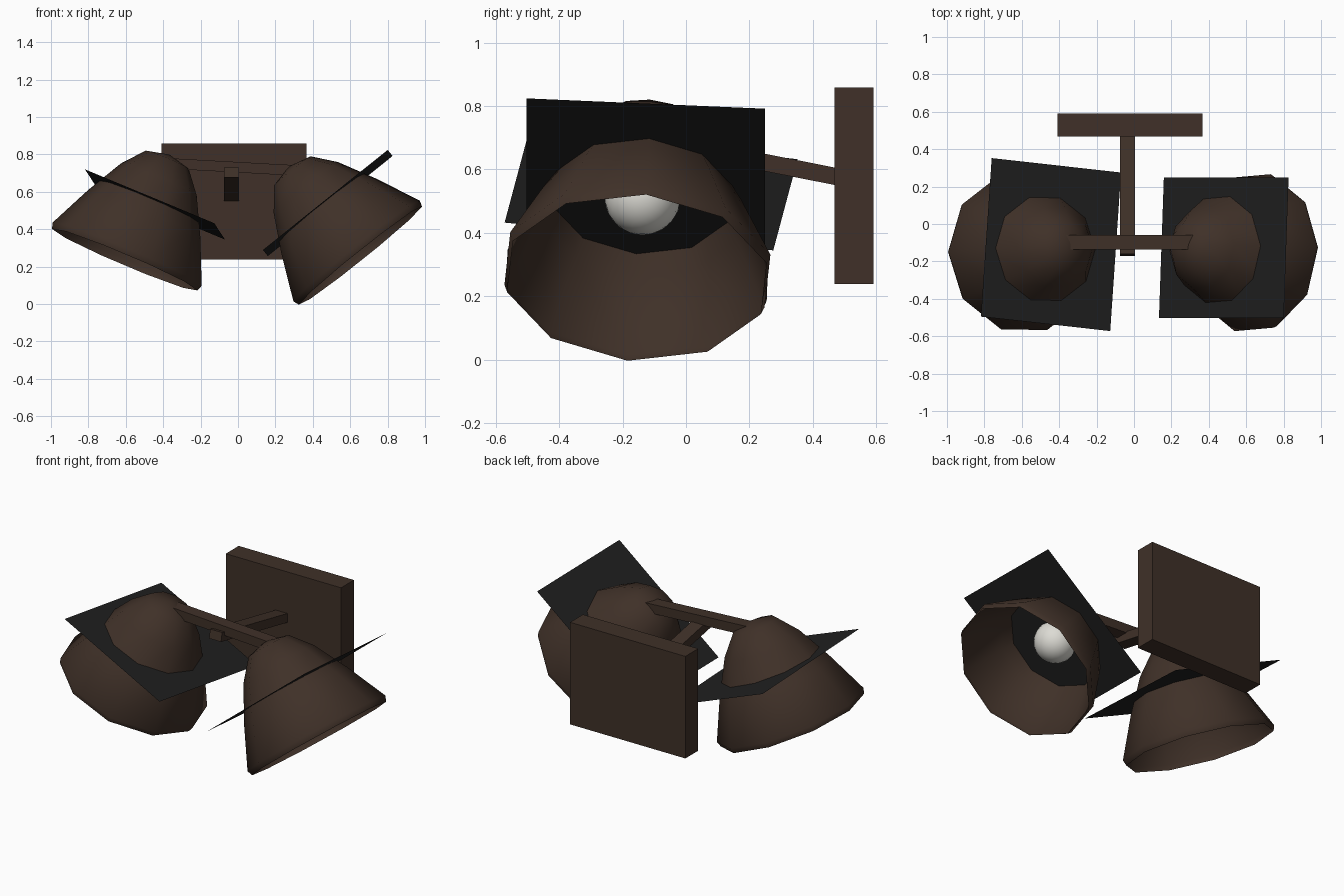
import bpy, bmesh, math
from mathutils import Vector, Matrix

if "Cube" in bpy.data.objects:
    bpy.data.objects.remove(bpy.data.objects["Cube"])


def material(name, rgb):
    m = bpy.data.materials.new(name)
    m.diffuse_color = (*rgb, 1)
    m.use_nodes = True
    m.node_tree.nodes["Principled BSDF"].inputs["Base Color"].default_value = m.diffuse_color
    return m


BROWN = material("dark_bronze", (0.05, 0.03, 0.021))
BLACK = material("black", (0.014, 0.014, 0.014))
WHITE = material("bulb_white", (0.72, 0.71, 0.66))


def add(name, bm, mat, smooth=False):
    bmesh.ops.recalc_face_normals(bm, faces=bm.faces)
    me = bpy.data.meshes.new(name)
    bm.to_mesh(me)
    bm.free()
    me.materials.append(mat)
    for p in me.polygons:
        p.use_smooth = smooth
    ob = bpy.data.objects.new(name, me)
    bpy.context.collection.objects.link(ob)
    return ob


def frame(x_dir, y_dir, origin):
    """Local axes from two in-plane directions and an origin."""
    x = Vector(x_dir).normalized()
    z = x.cross(Vector(y_dir)).normalized()
    m = Matrix((x, z.cross(x), z)).transposed().to_4x4()
    m.translation = origin
    return m


def beam(name, a, b, side, width, height):
    """Rectangular bar running from a to b."""
    a, b = Vector(a), Vector(b)
    m = frame(b - a, side, (a + b) / 2)
    bm = bmesh.new()
    bmesh.ops.create_cube(bm, size=1)
    bm.transform(m @ Matrix.Diagonal(((b - a).length, width, height, 1)))
    add(name, bm, BROWN)


# bell profile: radius, height above the rim
PROFILE = [(0.422, -0.012), (0.433, 0.02), (0.325, 0.257), (0.22, 0.455), (0.125, 0.57)]
SIDES = 10


def lamp(side, x_dir, y_dir, plate_pos, size_x, size_y, shift, phase):
    plate_m = frame(x_dir, y_dir, plate_pos)
    lamp_m = plate_m.copy()
    lamp_m.translation = Vector(plate_pos) + Vector(shift)

    # bell shaped shade, open below
    bm = bmesh.new()
    rings = []
    for r, h in PROFILE:
        angles = [phase + 2 * math.pi * i / SIDES for i in range(SIDES)]
        rings.append([bm.verts.new((r * math.cos(a), r * math.sin(a), h - 0.315)) for a in angles])
    for lo, hi in zip(rings, rings[1:]):
        for i in range(SIDES):
            j = (i + 1) % SIDES
            bm.faces.new((lo[i], lo[j], hi[j], hi[i]))
    tip = bm.verts.new((0, 0, 0.6 - 0.315))
    for i in range(SIDES):
        bm.faces.new((rings[-1][i], rings[-1][(i + 1) % SIDES], tip))
    bm.transform(lamp_m)
    add(side + "_shade", bm, BROWN, True)

    # flat black plate cutting through the shade
    bm = bmesh.new()
    bmesh.ops.create_grid(bm, x_segments=1, y_segments=1, size=0.5)
    bm.transform(plate_m @ Matrix.Diagonal((size_x, size_y, 1, 1)))
    add(side + "_plate", bm, BLACK)

    # bulb
    bm = bmesh.new()
    bmesh.ops.create_uvsphere(bm, u_segments=24, v_segments=14, radius=0.12)
    bm.transform(lamp_m)
    add(side + "_bulb", bm, WHITE, True)


lamp("right", (0.667, 0, 0.535), (0.023, 0.753, -0.035), (0.48, -0.127, 0.54),
     0.855, 0.754, (-0.03, -0.01, -0.027), math.radians(4))
lamp("left", (0.692, -0.077, -0.288), (0.056, 0.848, -0.087), (-0.444, -0.11, 0.532),
     0.753, 0.854, (-0.034, -0.024, 0.005), math.radians(5))

# wall plate, arm and crossbar
beam("wall_plate", (-0.41, 0.53, 0.548), (0.365, 0.53, 0.548), (0, 1, 0), 0.124, 0.62)
beam("arm", (-0.035, 0.5, 0.572), (-0.035, -0.165, 0.703), (1, 0, 0), 0.08, 0.054)
beam("crossbar", (-0.4, -0.098, 0.753), (0.34, -0.098, 0.712), (0, 1, 0), 0.076, 0.056)
